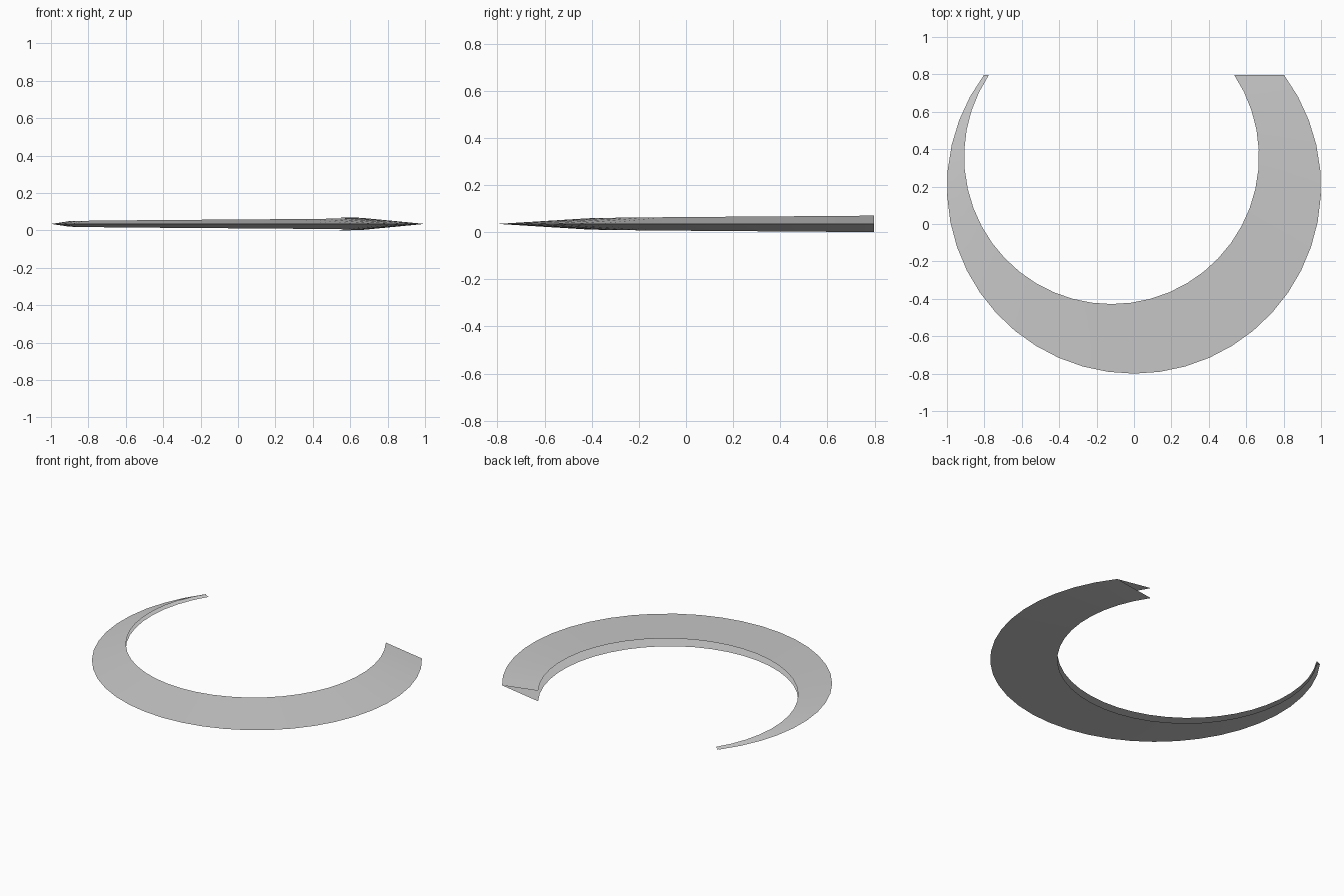
import bpy
import bmesh
from math import asin, pi, sin, cos

cube = bpy.data.objects.get("Cube")
if cube:
    bpy.data.objects.remove(cube, do_unlink=True)

grey = bpy.data.materials.new("light grey")
grey.use_nodes = True
colour = (0.6, 0.6, 0.6, 1)
grey.diffuse_color = colour
grey.node_tree.nodes["Principled BSDF"].inputs["Base Color"].default_value = colour

SEGMENTS = 32
CUT_Y = 0.797      # both arms end on this line
MID_Z = 0.035      # height of the sharp outer rim


def arc_point(cx, cy, radius, t):
    """Point on an arc open at the back, from the right arm (t=0) to the left arm (t=1)."""
    rise = asin((CUT_Y - cy) / radius)
    angle = pi - rise + t * (pi + 2 * rise)
    return cx + radius * cos(angle), cy + radius * sin(angle)


# Crescent blade: two sheets joined at the outer rim, open along the inner edge
bm = bmesh.new()
rows = []
for i in range(SEGMENTS + 1):
    t = i / SEGMENTS
    gap = MID_Z * (0.3 + 0.7 * t)
    outer = arc_point(0, 0.2, 1.0, t)
    inner = arc_point(-0.12, 0.36, 0.788, t)
    rows.append([bm.verts.new((*inner, MID_Z + gap)),
                 bm.verts.new((*outer, MID_Z)),
                 bm.verts.new((*inner, MID_Z - gap))])

for a, b in zip(rows, rows[1:]):
    for k in range(2):
        bm.faces.new((a[k], a[k + 1], b[k + 1], b[k]))

# Sharp outer rim between the upper and lower sheets
for a, b in zip(rows, rows[1:]):
    bm.edges.get((a[1], b[1])).smooth = False
for face in bm.faces:
    face.smooth = True

mesh = bpy.data.meshes.new("crescent_blade")
bm.to_mesh(mesh)
bm.free()
mesh.materials.append(grey)
blade = bpy.data.objects.new("crescent_blade", mesh)
bpy.context.collection.objects.link(blade)
